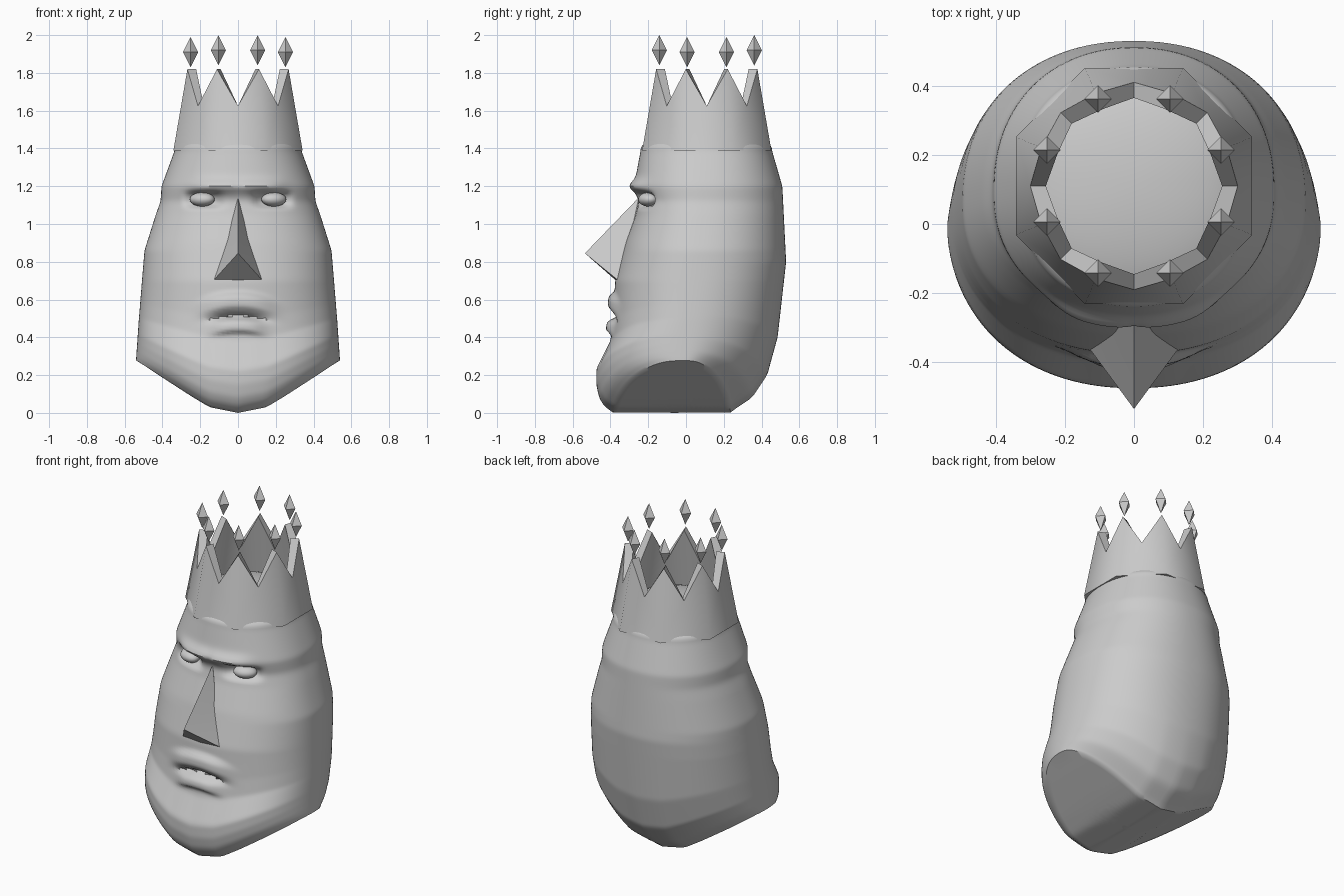
import bpy, bmesh
from math import sin, cos, pi, exp, radians, copysign

if "Cube" in bpy.data.objects:
    bpy.data.objects.remove(bpy.data.objects["Cube"], do_unlink=True)

stone = bpy.data.materials.new("pale grey stone")
stone.use_nodes = True
stone.diffuse_color = (0.6, 0.6, 0.6, 1)
stone.node_tree.nodes["Principled BSDF"].inputs["Base Color"].default_value = (0.6, 0.6, 0.6, 1)


def build(name, verts, faces, smooth=None):
    mesh = bpy.data.meshes.new(name)
    bm = bmesh.new()
    vs = [bm.verts.new(v) for v in verts]
    for f in faces:
        bm.faces.new([vs[i] for i in f])
    bmesh.ops.recalc_face_normals(bm, faces=bm.faces)
    bm.to_mesh(mesh)
    bm.free()
    mesh.materials.append(stone)
    obj = bpy.data.objects.new(name, mesh)
    bpy.context.collection.objects.link(obj)
    if smooth:
        bpy.ops.object.select_all(action='DESELECT')
        obj.select_set(True)
        bpy.context.view_layer.objects.active = obj
        bpy.ops.object.shade_smooth_by_angle(angle=radians(smooth))
    return obj


def curve(points, t):
    """Piecewise interpolation through (t, value) points, rounded at the knots."""
    def lin(u):
        if u <= points[0][0]:
            return points[0][1]
        for (a, va), (b, vb) in zip(points, points[1:]):
            if u <= b:
                return va + (vb - va) * (u - a) / (b - a)
        return points[-1][1]
    return (lin(t - 0.015) + 2 * lin(t) + lin(t + 0.015)) / 4


# Head outlines: half width, front, back, and the keel height across the jaw
WIDTH = [(.28, .54), (.5, .525), (.86, .495), (1.05, .435), (1.12, .41), (1.2, .405), (1.39, .335)]
FRONT = [(0, -.38), (.03, -.43), (.08, -.46), (.15, -.475), (.23, -.475), (.3, -.44), (.38, -.4),
         (.5, -.385), (.7, -.375), (.9, -.32), (1.05, -.265), (1.12, -.25), (1.2, -.275), (1.39, -.24)]
BACK = [(0, .23), (.08, .35), (.2, .43), (.4, .485), (.8, .53), (1.2, .51), (1.39, .455)]
KEEL = [(0, 0), (.15, .03), (.25, .09), (.42, .2), (.54, .28)]
TOP, COLS, ROWS, CAP = 1.39, 144, 110, 14


def bump(u, c, r, p):
    return exp(-abs((u - c) / r) ** p)


def relief(x, z):
    """Outward push of the face: brow, eye sockets and lips."""
    x = abs(x)
    lip = z + x * x
    return (.028 * bump(z, 1.2, .035, 2) * bump(x, .1, .14, 4)
            - .05 * bump(x, .18, .09, 4) * bump(z, 1.13, .04, 4)
            + .032 * bump(x, 0, .18, 4) * bump(lip, .59, .045, 4)
            + .032 * bump(x, 0, .13, 4) * bump(lip, .46, .035, 4)
            - .03 * bump(x, 0, .15, 4) * bump(lip, .515, .01, 2))


def spow(v, p):
    return copysign(abs(v) ** p, v)


def head_ring(s):
    fade = max(0, 1 - s / .7)
    w = curve(WIDTH, s + .28 * fade)
    mid = -.01 + .12 * s / TOP
    front, back = curve(FRONT, s), curve(BACK, s)
    ring = []
    for i in range(COLS):
        a = 2 * pi * i / COLS
        x = w * spow(sin(a), .93)
        z = s + curve(KEEL, abs(x)) * fade
        c = spow(cos(a), .9)
        y = mid + c * (mid - front if c < 0 else back - mid)
        if c < 0:
            y -= relief(x, z)
        ring.append((x, y, z))
    return ring


# Head: underside hull, face wall, then a low dome inside the crown
wall = [head_ring(TOP * r / ROWS) for r in range(ROWS + 1)]
hull = []
for k in range(1, CAP):
    q = k / CAP
    hull.append([(x * q, -.06 + (y + .06) * q, curve(KEEL, abs(x * q))) for x, y, z in wall[0]])
dome = []
for k in range(1, CAP):
    a = pi / 2 * k / CAP
    dome.append([(x * cos(a), .11 + (y - .11) * cos(a), TOP + .11 * sin(a)) for x, y, z in wall[-1]])
rings = hull + wall + dome
verts = [p for ring in rings for p in ring] + [(0, -.06, 0), (0, .11, TOP + .11)]
last, n = (len(rings) - 1) * COLS, len(verts)
faces = []
for i in range(COLS):
    j = (i + 1) % COLS
    faces += [(r * COLS + i, r * COLS + j, (r + 1) * COLS + j, (r + 1) * COLS + i)
              for r in range(len(rings) - 1)]
    faces += [(i, j, n - 2), (last + i, last + j, n - 1)]
build("head", verts, faces, 40)

# Nose: a sharp wedge flaring to the wings
build("nose",
      [(0, -.25, 1.14), (0, -.535, .845), (.14, -.345, .69), (-.14, -.345, .69),
       (.055, -.295, .93), (-.055, -.295, .93), (0, -.37, .7), (0, -.2, .9)],
      [(0, 1, 4), (0, 5, 1), (1, 2, 4), (1, 5, 3), (1, 6, 2), (1, 3, 6),
       (0, 4, 7), (0, 7, 5), (4, 2, 7), (5, 7, 3), (2, 6, 7), (3, 7, 6)], 25)

# Eyes
for side, name in ((1, "left_eye"), (-1, "right_eye")):
    bpy.ops.mesh.primitive_uv_sphere_add(segments=24, ring_count=14, radius=1,
                                         location=(side * .19, -.2, 1.13))
    eye = bpy.context.object
    eye.name = name
    eye.scale = (.068, .05, .037)
    eye.rotation_euler.z = side * radians(22)
    eye.data.materials.append(stone)
    bpy.ops.object.shade_smooth()

# Crown: eight sided tapered band with a V notch in the middle of each side
CY, STEP = .11, pi / 4


def polar(r, a, z):
    return (r * cos(a), CY + r * sin(a), z)


verts, faces = [], []
for k in range(8):
    a, m = STEP * (k + .5), STEP * (k + 1)
    verts += [polar(.37, a, 1.39), polar(.29, a, 1.82), polar(.3, m, 1.625),
              polar(.325, a, 1.39), polar(.24, a, 1.82), polar(.255, m, 1.625)]
    o, p = 6 * k, 6 * ((k + 1) % 8)
    faces += [(o, p, p + 1, o + 2, o + 1), (o + 3, o + 4, o + 5, p + 4, p + 3),
              (o + 1, o + 2, o + 5, o + 4), (o + 2, p + 1, p + 4, o + 5), (o, o + 3, p + 3, p)]
build("crown", verts, faces, 50)

# Gems floating above each point
for k in range(8):
    x, y, z = polar(.272, STEP * (k + .5), 1.91)
    z += .01 if abs(x) < .2 else 0
    verts = [(x + .04, y, z), (x, y + .04, z), (x - .04, y, z), (x, y - .04, z),
             (x, y, z + .08), (x, y, z - .08)]
    build(f"crown_gem_{k + 1}", verts,
          [(i, (i + 1) % 4, t) for i in range(4) for t in (4, 5)])
